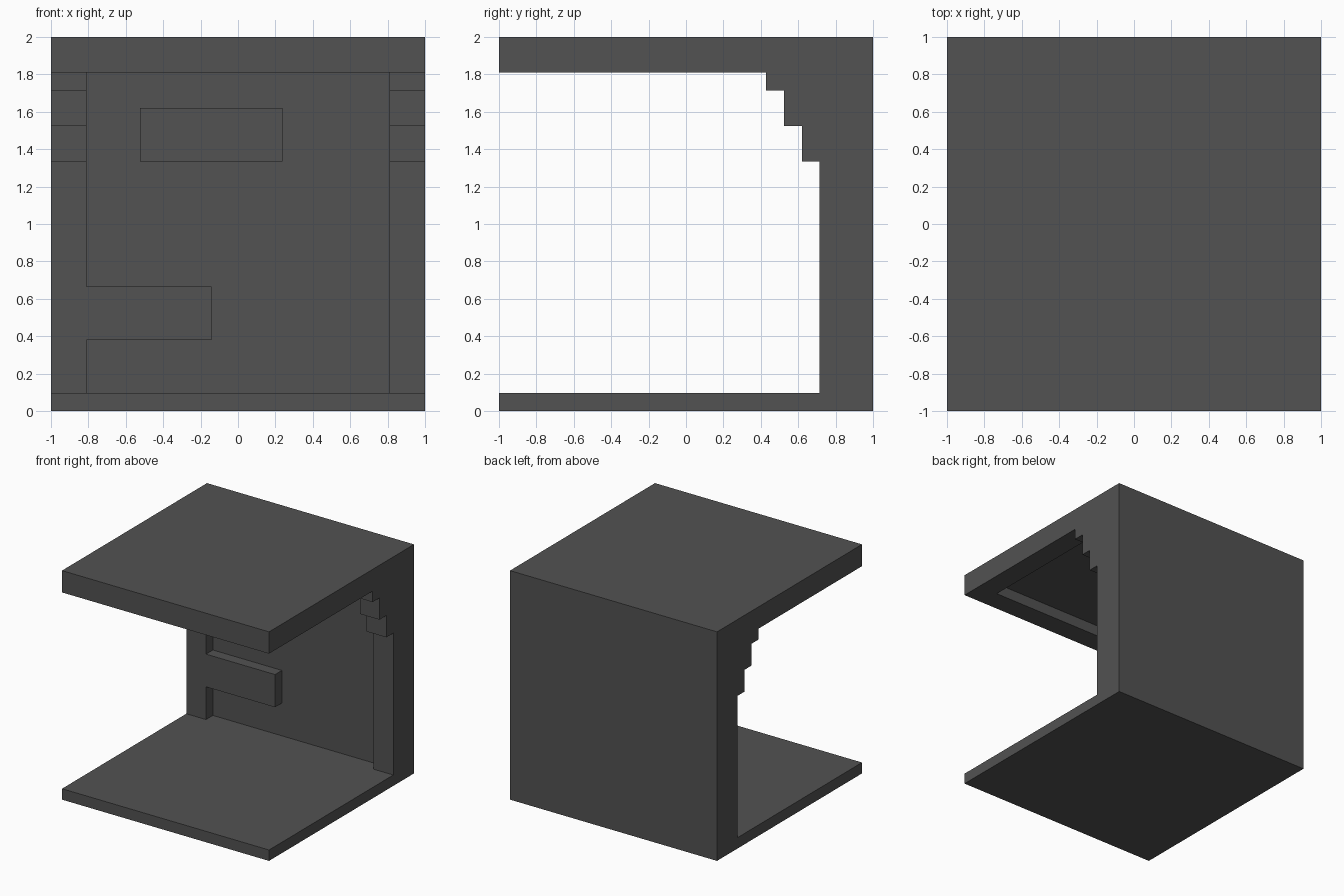
import bpy, bmesh, math

cube = bpy.data.objects.get("Cube")
if cube:
    bpy.data.objects.remove(cube, do_unlink=True)

U = 2 / 21  # everything sits on a grid of 21 cells per side

grey = bpy.data.materials.new("dark grey")
grey.use_nodes = True
colour = (0.084, 0.084, 0.084, 1)
grey.diffuse_color = colour
grey.node_tree.nodes["Principled BSDF"].inputs["Base Color"].default_value = colour


def extrude_profile(name, profile, x0, x1):
    """Extrude a (y, z) outline, given in cells, from x0 to x1."""
    def place(x, y, z):
        return (x * U - 1, y * U - 1, z * U)
    bm = bmesh.new()
    face = bm.faces.new([bm.verts.new(place(x0, y, z)) for y, z in profile])
    out = bmesh.ops.extrude_face_region(bm, geom=[face])
    moved = [v for v in out["geom"] if isinstance(v, bmesh.types.BMVert)]
    bmesh.ops.translate(bm, verts=moved, vec=((x1 - x0) * U, 0, 0))
    bmesh.ops.recalc_face_normals(bm, faces=bm.faces)
    mesh = bpy.data.meshes.new(name)
    bm.to_mesh(mesh)
    bm.free()
    mesh.materials.append(grey)
    obj = bpy.data.objects.new(name, mesh)
    bpy.context.collection.objects.link(obj)
    return obj


def box(name, x0, x1, y0, y1, z0, z1):
    return extrude_profile(name, [(y0, z0), (y1, z0), (y1, z1), (y0, z1)], x0, x1)


# Floor, back and roof in one outline, with stepped brackets under the roof
shell = extrude_profile("shell", [
    (0, 0), (21, 0), (21, 21), (0, 21), (0, 19),
    (15, 19), (15, 18), (16, 18), (16, 16), (17, 16), (17, 14), (18, 14),
    (18, 1), (0, 1)], 0, 21)

# Hollow between the side posts, reaching up into the ceiling
hollow = box("hollow_cutter", 2, 19, 2, 19, 1, 20)
hollow.hide_render = True
cut = shell.modifiers.new("hollow", "BOOLEAN")
cut.operation = "DIFFERENCE"
cut.solver = "EXACT"
cut.object = hollow
bpy.context.view_layer.objects.active = shell
bpy.ops.object.modifier_apply(modifier=cut.name)
bpy.data.objects.remove(hollow, do_unlink=True)

# Merge leftover coplanar faces
bm = bmesh.new()
bm.from_mesh(shell.data)
bmesh.ops.dissolve_limit(bm, angle_limit=math.radians(1),
                         verts=bm.verts, edges=bm.edges)
bm.to_mesh(shell.data)
bm.free()

# Raised bricks on the back wall
box("lower_brick", 2, 9, 18, 19, 4, 7)
box("upper_brick", 5, 13, 18, 19, 14, 17)
